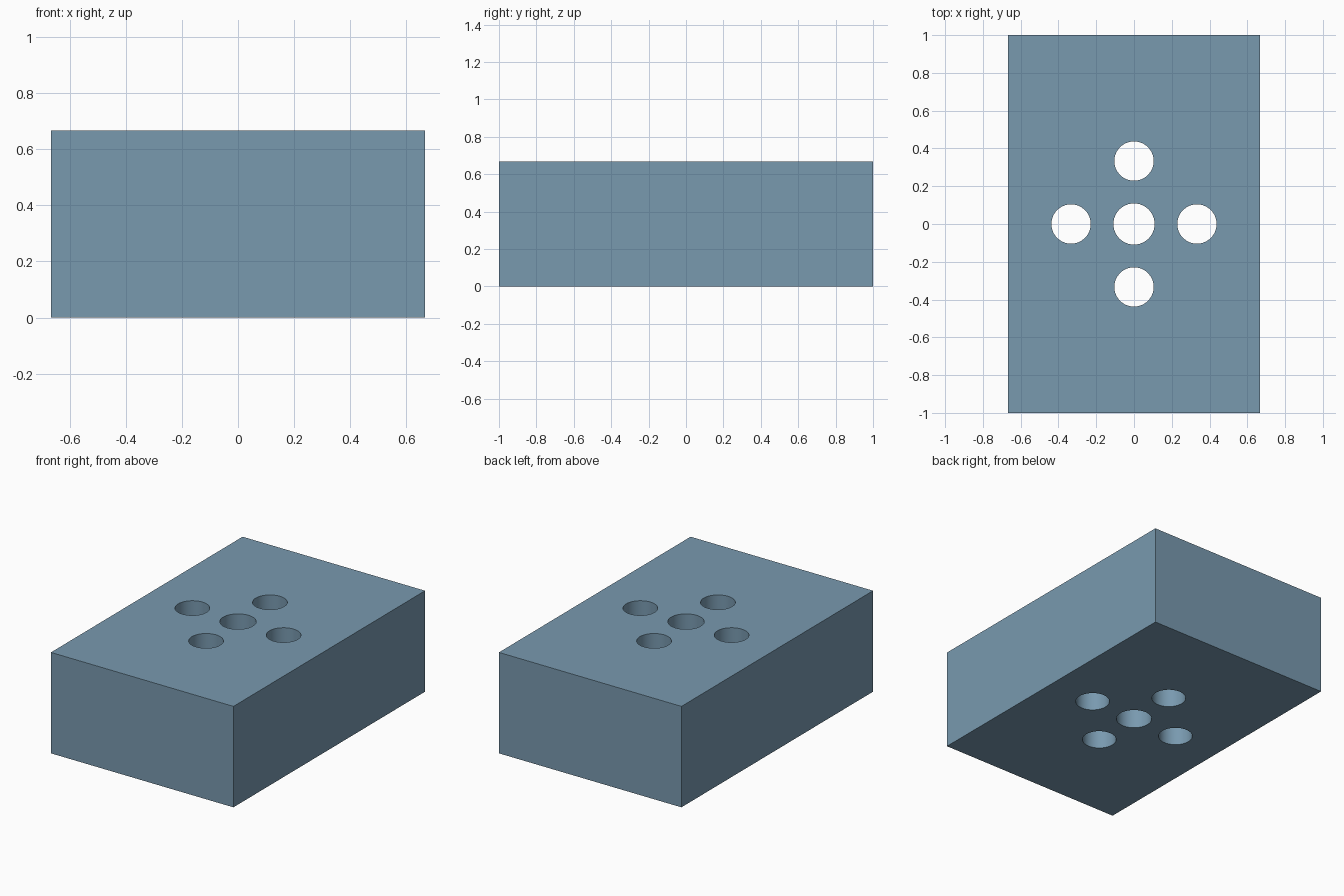
import bpy
import math

if "Cube" in bpy.data.objects:
    bpy.data.objects.remove(bpy.data.objects["Cube"])

WIDTH, LENGTH, HEIGHT = 4 / 3, 2.0, 2 / 3
PITCH = 1 / 3

# Solid block in slate blue
bpy.ops.mesh.primitive_cube_add(size=1, location=(0, 0, HEIGHT / 2))
block = bpy.context.object
block.name = "drilled_block"
block.scale = (WIDTH, LENGTH, HEIGHT)
bpy.ops.object.transform_apply(location=False, rotation=False, scale=True)
slate = bpy.data.materials.new("slate_blue")
slate.diffuse_color = (0.19, 0.32, 0.43, 1)
slate.use_nodes = True
slate.node_tree.nodes["Principled BSDF"].inputs["Base Color"].default_value = slate.diffuse_color
block.data.materials.append(slate)


def drill(x, y, radius):
    """Cut a round through-hole in the block."""
    bpy.ops.mesh.primitive_cylinder_add(
        vertices=64, radius=radius, depth=HEIGHT * 2, location=(x, y, HEIGHT / 2))
    cutter = bpy.context.object
    cutter.name = "hole_cutter"
    cutter.hide_render = True
    cutter.data.materials.append(slate)
    bpy.context.view_layer.objects.active = block
    cut = block.modifiers.new("hole", 'BOOLEAN')
    cut.operation = 'DIFFERENCE'
    cut.solver = 'EXACT'
    cut.object = cutter
    bpy.ops.object.modifier_apply(modifier=cut.name)
    bpy.data.objects.remove(cutter, do_unlink=True)


# Slightly larger centre hole, with four holes around it
drill(0, 0, 0.109)
for i in range(4):
    angle = i * math.pi / 2
    drill(PITCH * math.cos(angle), PITCH * math.sin(angle), 0.104)

# Smooth hole walls, crisp edges
bpy.ops.object.select_all(action='DESELECT')
block.select_set(True)
bpy.context.view_layer.objects.active = block
bpy.ops.object.shade_smooth_by_angle(angle=math.radians(30))
